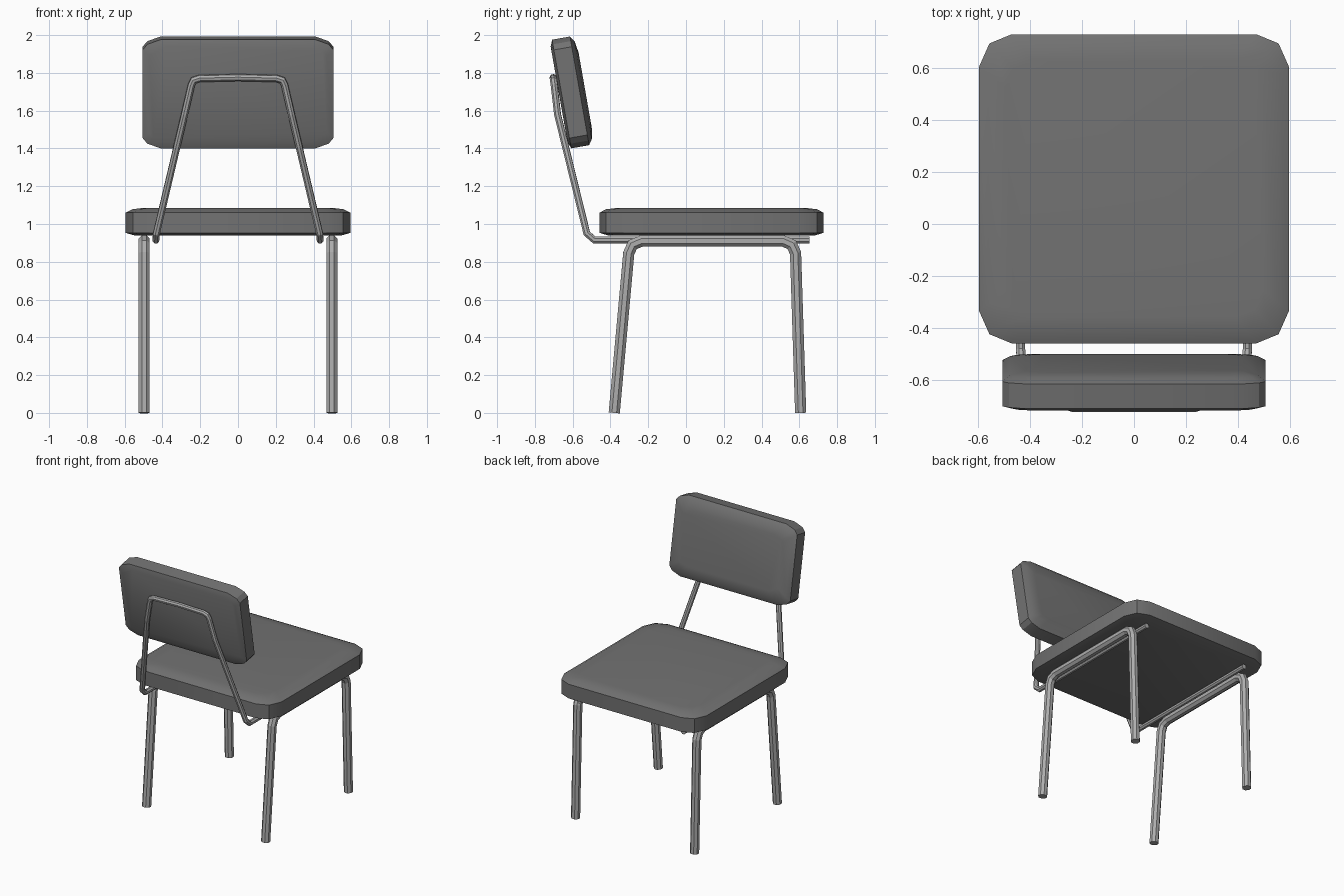
import bpy, bmesh, math
from mathutils import Vector, Matrix

if "Cube" in bpy.data.objects:
    bpy.data.objects.remove(bpy.data.objects["Cube"])


def material(name, v):
    m = bpy.data.materials.new(name)
    m.diffuse_color = (v, v, v, 1)
    m.use_nodes = True
    m.node_tree.nodes["Principled BSDF"].inputs["Base Color"].default_value = m.diffuse_color
    return m


PADDING = material("dark grey padding", 0.17)
METAL = material("light grey metal", 0.42)


def finish(bm, name, mat, matrix=None, smooth=None):
    bmesh.ops.recalc_face_normals(bm, faces=bm.faces)
    me = bpy.data.meshes.new(name)
    bm.to_mesh(me)
    bm.free()
    me.materials.append(mat)
    ob = bpy.data.objects.new(name, me)
    bpy.context.collection.objects.link(ob)
    if matrix:
        me.transform(matrix)
    if smooth:
        bpy.ops.object.select_all(action='DESELECT')
        ob.select_set(True)
        bpy.context.view_layer.objects.active = ob
        bpy.ops.object.shade_smooth_by_angle(angle=math.radians(smooth))
    return ob


def skin(bm, rings):
    """Join closed rings of points into a capped skin."""
    vs = [[bm.verts.new(p) for p in r] for r in rings]
    n = len(vs[0])
    for a, b in zip(vs, vs[1:]):
        for i in range(n):
            j = (i + 1) % n
            bm.faces.new((a[i], a[j], b[j], b[i]))
    bm.faces.new(vs[0][::-1])
    bm.faces.new(vs[-1])


def cushion(name, hx, hy, corner, layers, matrix):
    """Cushion with clipped corners; layers are (inset, height)."""
    rings = []
    for inset, z in layers:
        ring = []
        for sx, sy in ((1, 1), (-1, 1), (-1, -1), (1, -1)):
            pts = [(sx * (hx - dx) * (1 - inset / hx), sy * (hy - dy) * (1 - inset / hy), z)
                   for dx, dy in corner]
            ring += pts if sx * sy > 0 else pts[::-1]
        rings.append(ring)
    bm = bmesh.new()
    skin(bm, rings)
    return finish(bm, name, PADDING, matrix, 30)


def tube(name, path, radius, sides=8):
    """Mitred tube along a path of points."""
    pts = [Vector(p) for p in path]
    dirs = [(b - a).normalized() for a, b in zip(pts, pts[1:])]
    u = dirs[0].orthogonal().normalized()
    w = dirs[0].cross(u)
    ring = []
    for i in range(sides):
        t = 2 * math.pi * (i + 0.5) / sides
        ring.append(pts[0] + radius * (u * math.cos(t) + w * math.sin(t)))
    rings = [ring]
    for k in range(1, len(pts)):
        d = dirs[k - 1]
        nrm = (d + dirs[k]).normalized() if k < len(dirs) else d
        # slide every corner along the segment to the mitre plane
        ring = [p + d * ((pts[k] - p).dot(nrm) / d.dot(nrm)) for p in ring]
        rings.append(ring)
    bm = bmesh.new()
    skin(bm, rings)
    return finish(bm, name, METAL)


# Seat cushion
cushion("seat", 0.595, 0.593, [(0, 0.125), (0.04, 0.035), (0.125, 0)],
        [(0.045, 0.94), (0, 0.953), (0, 1.06), (0.035, 1.078), (0.10, 1.086)],
        Matrix.Translation((0, 0.135, 0)))

# Backrest cushion, leaning back; its padded face looks towards the seat
lean = Matrix.Translation((0, -0.603, 1.698)) @ Matrix.Rotation(math.radians(-80), 4, 'X')
cushion("backrest", 0.505, 0.292, [(0, 0.055), (0.025, 0.025), (0.095, 0)],
        [(0.035, -0.07), (0, -0.056), (0, 0.04), (0.03, 0.06), (0.09, 0.07)], lean)

# Leg frames, one bent tube on each side
LEG = [(-0.38, 0), (-0.303, 0.845), (-0.283, 0.89), (-0.235, 0.91),
       (0.515, 0.91), (0.56, 0.89), (0.58, 0.845), (0.607, 0)]
for side, s in (("left", -1), ("right", 1)):
    tube(side + "_leg_frame", [(s * 0.497, y, z) for y, z in LEG], 0.032)

# Back support rod, one loop from seat rail to seat rail
HALF = [(0.435, 0.655, 0.915), (0.435, -0.485, 0.915), (0.432, -0.525, 0.95),
        (0.283, -0.68, 1.58), (0.247, -0.698, 1.735), (0.235, -0.702, 1.76),
        (0.205, -0.703, 1.77)]
tube("back_support_rod",
     HALF + [(0, -0.703, 1.775)] + [(-x, y, z) for x, y, z in reversed(HALF)], 0.019)
